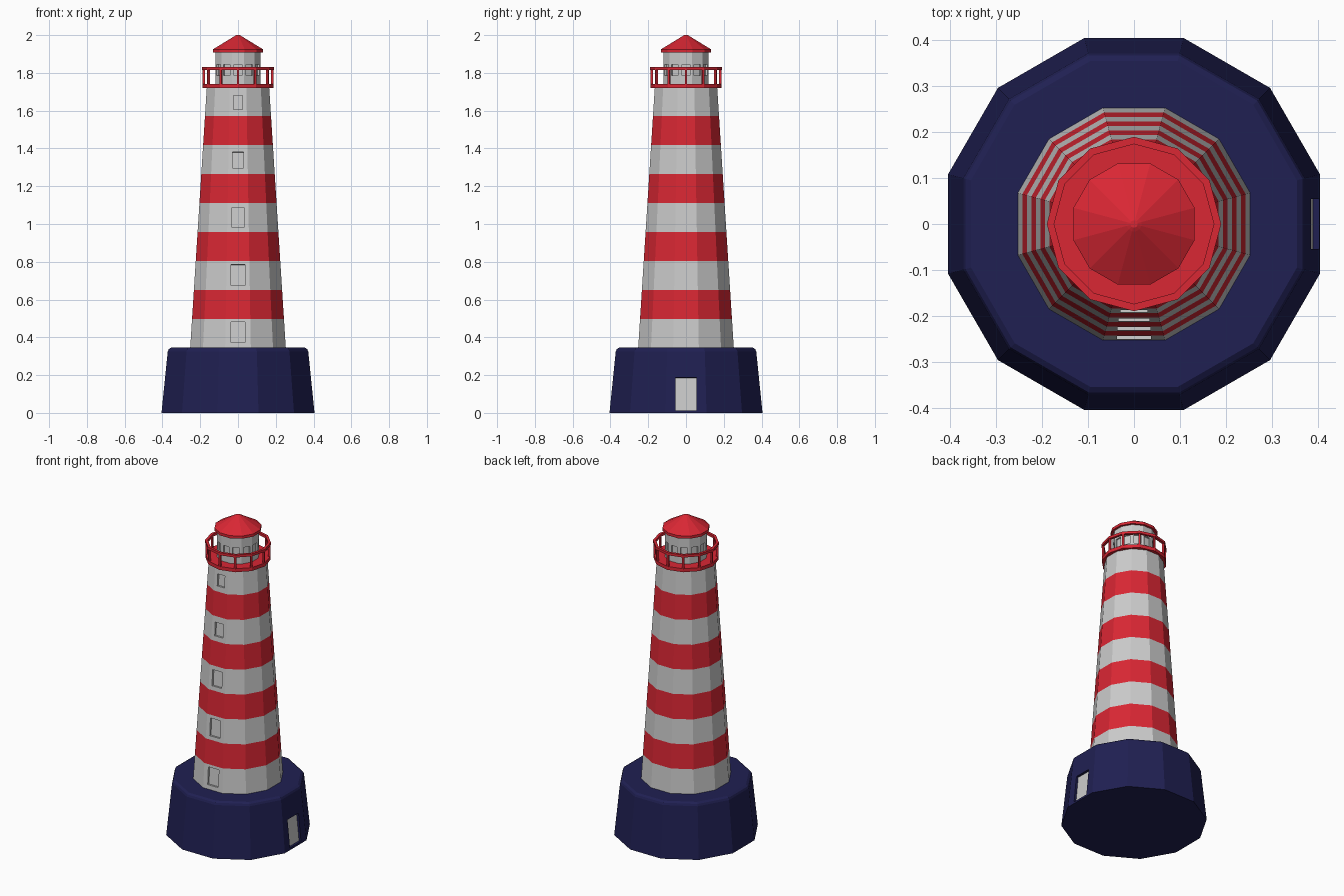
import bpy, bmesh
from math import pi, cos, sin, atan
from mathutils import Matrix, Vector

if "Cube" in bpy.data.objects:
    bpy.data.objects.remove(bpy.data.objects["Cube"])

N = 12
STEP = 2 * pi / N
FLAT = 1 / cos(STEP / 2)          # flat-to-centre distance -> corner radius


def material(name, rgb):
    m = bpy.data.materials.new(name)
    m.diffuse_color = (*rgb, 1)
    m.use_nodes = True
    m.node_tree.nodes["Principled BSDF"].inputs["Base Color"].default_value = m.diffuse_color
    return m


white = material("white", (0.8, 0.8, 0.8))
red = material("red", (0.70, 0.02, 0.034))
navy = material("navy", (0.014, 0.014, 0.084))


def finish(name, bm, mats=()):
    bmesh.ops.recalc_face_normals(bm, faces=bm.faces)
    me = bpy.data.meshes.new(name)
    bm.to_mesh(me)
    bm.free()
    for m in mats:
        me.materials.append(m)
    ob = bpy.data.objects.new(name, me)
    bpy.context.collection.objects.link(ob)
    return ob


def lathe(name, profile, mats, shift=0.5, band=lambda i: 0, closed=False):
    """Twelve-sided turned shape from (radius, z) points; shift 0.5 puts flats on the axes."""
    bm = bmesh.new()
    k = FLAT if shift else 1
    rings = [[bm.verts.new((r * k * cos((j + shift) * STEP), r * k * sin((j + shift) * STEP), z))
              for j in range(N)] for r, z in profile]
    pairs = list(zip(rings, rings[1:]))
    if closed:
        pairs.append((rings[-1], rings[0]))
    for i, (a, b) in enumerate(pairs):
        for j in range(N):
            n = (j + 1) % N
            bm.faces.new((a[j], a[n], b[n], b[j])).material_index = band(i)
    if not closed:
        bm.faces.new(rings[0])
        bm.faces.new(rings[-1])
    return finish(name, bm, mats)


def add_box(bm, loc, size, angle, tilt=0.0):
    """Box whose local x points outward at the given angle, leaning inward by tilt."""
    mat = (Matrix.Rotation(angle, 4, 'Z') @ Matrix.Translation(loc)
           @ Matrix.Rotation(-tilt, 4, 'Y') @ Matrix.Diagonal((*size, 1)))
    bmesh.ops.create_cube(bm, size=1, matrix=mat)


def carve(ob, bm):
    cutter = finish("cutter", bm)
    cutter.hide_render = True
    mod = ob.modifiers.new("carve", 'BOOLEAN')
    mod.operation, mod.solver, mod.object = 'DIFFERENCE', 'EXACT', cutter
    bpy.context.view_layer.update()
    me = bpy.data.meshes.new_from_object(ob.evaluated_get(bpy.context.evaluated_depsgraph_get()))
    ob.modifiers.clear()
    ob.data = me
    bpy.data.objects.remove(cutter)


# Base with a recessed doorway on the right
base = lathe("base", [(0.405, 0), (0.372, 0.325), (0.367, 0.337), (0.355, 0.345)], [navy])
base_lean = atan(0.033 / 0.325)
door_x = 0.405 - 0.033 * 0.1 / 0.325
bm = bmesh.new()
add_box(bm, (door_x, 0, 0.10), (0.032, 0.11, 0.175), 0, base_lean)
carve(base, bm)
bm = bmesh.new()
add_box(bm, (door_x - 0.016, 0, 0.10), (0.004, 0.11, 0.175), 0, base_lean)
finish("door", bm, [white])

# Striped tapering tower
Z0, Z1, R0, R1 = 0.345, 1.725, 0.253, 0.165


def tower_r(z):
    return R0 + (R1 - R0) * (z - Z0) / (Z1 - Z0)


zs = [Z0 + (Z1 - Z0) * i / 9 for i in range(10)]
tower = lathe("tower", [(tower_r(z), z) for z in zs], [white, red], band=lambda i: i % 2)

# Recessed windows up the front
lean = atan((R0 - R1) / (Z1 - Z0))
bm = bmesh.new()
for z, w, h in [(0.427, 0.074, 0.11), (0.73, 0.072, 0.11), (1.035, 0.068, 0.10),
                (1.338, 0.058, 0.085), (1.643, 0.05, 0.075)]:
    add_box(bm, (tower_r(z), 0, z), (0.026, w, h), -pi / 2, lean)
carve(tower, bm)

# Gallery floor, top rail and posts (corners on the axes)
lathe("gallery_floor", [(0.188, 1.72), (0.188, 1.742)], [red], shift=0)
lathe("gallery_rail", [(0.19, 1.814), (0.19, 1.83), (0.174, 1.83), (0.174, 1.814)],
      [red], shift=0, closed=True)
bm = bmesh.new()
for j in range(N):
    add_box(bm, (0.181, 0, 1.779), (0.012, 0.012, 0.08), j * STEP)
finish("gallery_posts", bm, [red])

# Lantern room with a recessed window on each side
lantern = lathe("lantern_room", [(0.119, 1.735), (0.119, 1.915)], [white])
bm = bmesh.new()
for j in range(N):
    add_box(bm, (0.119, 0, 1.815), (0.02, 0.04, 0.058), j * STEP)
carve(lantern, bm)

# Roof
lathe("roof", [(0.132, 1.908), (0.132, 1.925), (0.016, 1.996), (0.008, 2.0)], [red])
